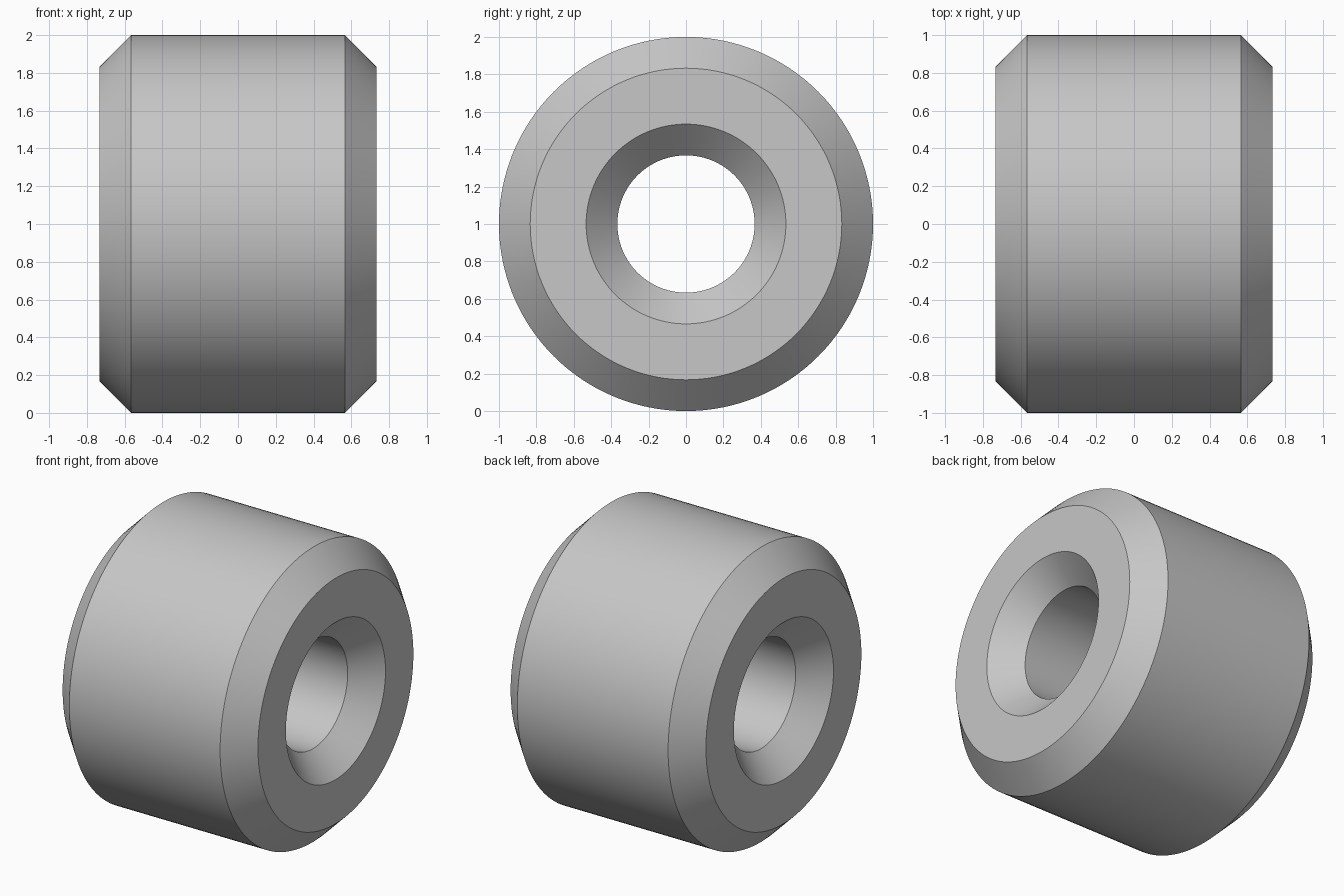
import bpy
import bmesh
import math
from mathutils import Matrix, Vector

default_cube = bpy.data.objects.get("Cube")
if default_cube:
    bpy.data.objects.remove(default_cube, do_unlink=True)

SEGMENTS = 128
OUTER, BORE = 1.0, 0.367
HALF_WIDTH, CHAMFER = 0.733, 0.167

# Plain grey metal
grey = bpy.data.materials.new("grey metal")
grey.use_nodes = True
colour = (0.57, 0.57, 0.57, 1)
grey.diffuse_color = colour
grey.node_tree.nodes["Principled BSDF"].inputs["Base Color"].default_value = colour

# Half of the chamfered section as (x, radius), mirrored to close the loop
shoulder = HALF_WIDTH - CHAMFER
half = [(shoulder, BORE), (HALF_WIDTH, BORE + CHAMFER),
        (HALF_WIDTH, OUTER - CHAMFER), (shoulder, OUTER)]
section = half + [(-x, r) for x, r in reversed(half)]

# Spin the closed section around the x axis
bm = bmesh.new()
verts = [bm.verts.new((x, 0, r)) for x, r in section]
edges = [bm.edges.new((v, verts[i - 1])) for i, v in enumerate(verts)]
bmesh.ops.spin(bm, geom=verts + edges, cent=Vector(), axis=Vector((1, 0, 0)),
               angle=math.tau, steps=SEGMENTS, use_merge=True)
bmesh.ops.remove_doubles(bm, verts=bm.verts[:], dist=0.0001)
bmesh.ops.recalc_face_normals(bm, faces=bm.faces[:])
bm.transform(Matrix.Translation((0, 0, OUTER)))

mesh = bpy.data.meshes.new("chamfered_bushing")
bm.to_mesh(mesh)
bm.free()
mesh.materials.append(grey)
bushing = bpy.data.objects.new("chamfered_bushing", mesh)
bpy.context.collection.objects.link(bushing)

# Smooth round surfaces with crisp chamfer edges
bpy.ops.object.select_all(action="DESELECT")
bushing.select_set(True)
bpy.context.view_layer.objects.active = bushing
bpy.ops.object.shade_smooth_by_angle(angle=math.radians(30))
